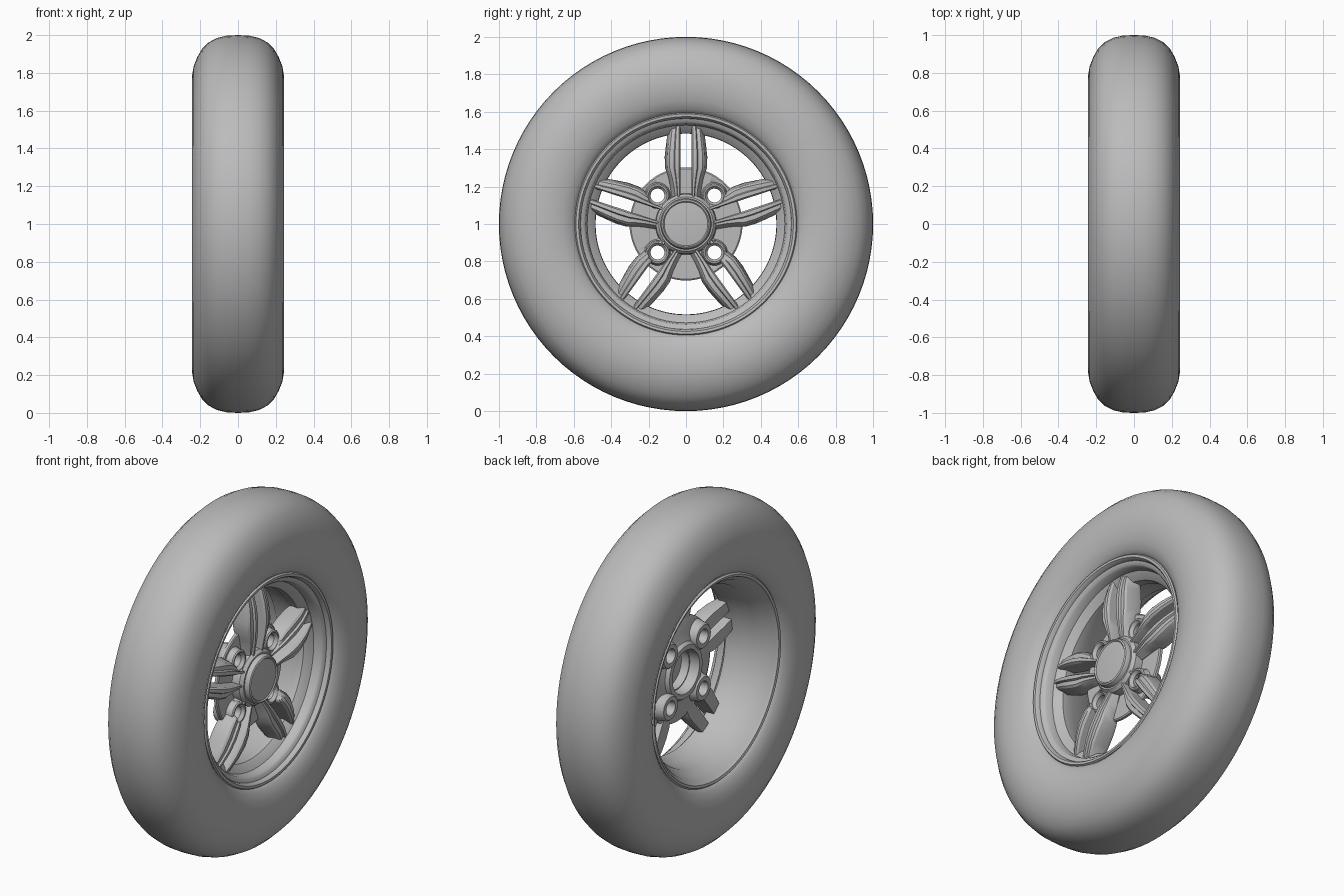
import bpy, bmesh
from math import sin, cos, pi, radians
from mathutils import Vector

cube = bpy.data.objects.get("Cube")
if cube:
    bpy.data.objects.remove(cube, do_unlink=True)

grey = bpy.data.materials.new("plain_grey")
grey.use_nodes = True
grey.diffuse_color = (0.5, 0.5, 0.5, 1)
grey.node_tree.nodes["Principled BSDF"].inputs["Base Color"].default_value = (0.5, 0.5, 0.5, 1)

CENTRE = Vector((0, 0, 1))
BOLTS = [(sy * 0.152, sz * 0.152) for sy in (-1, 1) for sz in (-1, 1)]


def finish(name, bm, angle=35):
    bmesh.ops.recalc_face_normals(bm, faces=bm.faces)
    mesh = bpy.data.meshes.new(name)
    bm.to_mesh(mesh)
    bm.free()
    mesh.materials.append(grey)
    ob = bpy.data.objects.new(name, mesh)
    bpy.context.collection.objects.link(ob)
    bpy.ops.object.select_all(action='DESELECT')
    ob.select_set(True)
    bpy.context.view_layer.objects.active = ob
    bpy.ops.object.shade_smooth_by_angle(angle=radians(angle))
    return ob


def ring(bm, profile, steps=96, offset=(0, 0)):
    """Revolve a closed (x, radius) profile about the axle direction."""
    loops = []
    for i in range(steps):
        a = 2 * pi * i / steps
        loops.append([bm.verts.new((x, offset[0] + r * cos(a), CENTRE.z + offset[1] + r * sin(a)))
                      for x, r in profile])
    n = len(profile)
    for i in range(steps):
        p, q = loops[i], loops[(i + 1) % steps]
        for j in range(n):
            k = (j + 1) % n
            bm.faces.new((p[j], p[k], q[k], q[j]))
    return loops


def disc(bm, profile, steps=48, offset=(0, 0)):
    """Revolve an open profile and cap both ends."""
    loops = ring(bm, profile, steps, offset)
    first, last = [l[0] for l in loops], [l[-1] for l in loops]
    inner = [f for f in bm.faces if len(profile) > 2
             and any(v in first for v in f.verts) and any(v in last for v in f.verts)]
    bmesh.ops.delete(bm, geom=inner, context='FACES_ONLY')
    bm.faces.new(first)
    bm.faces.new(last)


def cut(ob, cutter):
    mod = ob.modifiers.new("bolt_openings", 'BOOLEAN')
    mod.operation = 'DIFFERENCE'
    mod.solver = 'EXACT'
    mod.object = cutter
    bpy.context.view_layer.objects.active = ob
    bpy.ops.object.modifier_apply(modifier=mod.name)


# Tyre: symmetric rounded carcass
half = [(0.06, 0.997), (0.11, 0.985), (0.155, 0.962), (0.19, 0.928), (0.215, 0.885),
        (0.235, 0.835), (0.244, 0.78), (0.243, 0.72), (0.232, 0.66), (0.212, 0.615), (0.18, 0.58)]
bm = bmesh.new()
ring(bm, [(0, 1.0)] + half + [(-x, r) for x, r in reversed(half)])
finish("tyre", bm, 60)

# Rim: front lip, stepped dish, narrow throat, open rear barrel, rear lip
bm = bmesh.new()
ring(bm, [(0.18, 0.585), (0.195, 0.594), (0.204, 0.588), (0.203, 0.574), (0.192, 0.566),
          (0.178, 0.563), (0.172, 0.545), (0.16, 0.535), (0.12, 0.528), (0.105, 0.505),
          (0.085, 0.485), (0.035, 0.483), (0.0, 0.497), (-0.1, 0.507), (-0.135, 0.535),
          (-0.17, 0.548), (-0.185, 0.565), (-0.2, 0.572), (-0.204, 0.586), (-0.195, 0.594),
          (-0.175, 0.585), (-0.13, 0.56), (0.12, 0.56)])
finish("rim", bm)

# Helper cylinders that open the bolt holes
bm = bmesh.new()
for b in BOLTS:
    disc(bm, [(-0.1, 0.052), (0.03, 0.052), (0.3, 0.052)], 32, b)
cutter = finish("bolt_cutter", bm)
cutter.hide_render = True

# Mounting flange with a sloping rear and a central bore
bm = bmesh.new()
ring(bm, [(0.075, 0.12), (0.075, 0.295), (0.07, 0.302), (0.055, 0.302), (0.045, 0.28),
          (0.035, 0.21), (0.02, 0.165), (0.0, 0.152), (0.0, 0.125)], 64)
cut(finish("mounting_flange", bm), cutter)

# Bolt bosses: tapered rear sleeves and raised front seats
for i, b in enumerate(BOLTS):
    bm = bmesh.new()
    ring(bm, [(-0.008, 0.042), (-0.008, 0.066), (0.0, 0.073), (0.055, 0.085),
              (0.08, 0.066), (0.112, 0.064), (0.118, 0.058), (0.118, 0.05), (0.1, 0.037),
              (0.01, 0.037)], 32, b)
    finish(f"bolt_boss_{i + 1}", bm)

# Hub body and front cap
bm = bmesh.new()
ring(bm, [(0.06, 0.115), (0.06, 0.165), (0.12, 0.16), (0.138, 0.145), (0.138, 0.115)], 64)
cut(finish("hub_body", bm), cutter)
bm = bmesh.new()
disc(bm, [(0.11, 0.136), (0.15, 0.136), (0.165, 0.13), (0.17, 0.122), (0.164, 0.116), (0.165, 0.11)], 64)
finish("hub_cap", bm, 25)

# Spokes: paired ribbed bars; stations are radius, outer edge, front, back
STATIONS = [(0.13, 0.06, 0.128, 0.065), (0.2, 0.07, 0.14, 0.055), (0.25, 0.082, 0.15, 0.05),
            (0.3, 0.098, 0.156, 0.045), (0.36, 0.1, 0.157, 0.04), (0.43, 0.092, 0.148, 0.035),
            (0.49, 0.084, 0.132, 0.035), (0.535, 0.078, 0.115, 0.035)]
GAP = 0.03


def section(outer, front, back):
    w = outer - GAP
    return [(GAP, back), (GAP, front - 0.012), (GAP + 0.12 * w, front), (GAP + 0.42 * w, front),
            (GAP + 0.5 * w, front - 0.012), (GAP + 0.85 * w, front - 0.012),
            (outer, front - 0.022), (outer + 0.014, back + 0.02), (outer + 0.008, back)]


for s in range(5):
    a = radians(90 + 72 * s)
    along, across = Vector((0, cos(a), sin(a))), Vector((0, -sin(a), cos(a)))
    bm = bmesh.new()
    for side in (-1, 1):
        loops = [[bm.verts.new(CENTRE + along * r + across * (side * t) + Vector((x, 0, 0)))
                  for t, x in section(o, f, b)] for r, o, f, b in STATIONS]
        for p, q in zip(loops, loops[1:]):
            for j in range(len(p)):
                k = (j + 1) % len(p)
                bm.faces.new((p[j], p[k], q[k], q[j]))
        bm.faces.new(loops[0])
        bm.faces.new(loops[-1])
    cut(finish(f"spoke_{s + 1}", bm, 28), cutter)

bpy.data.objects.remove(cutter, do_unlink=True)
